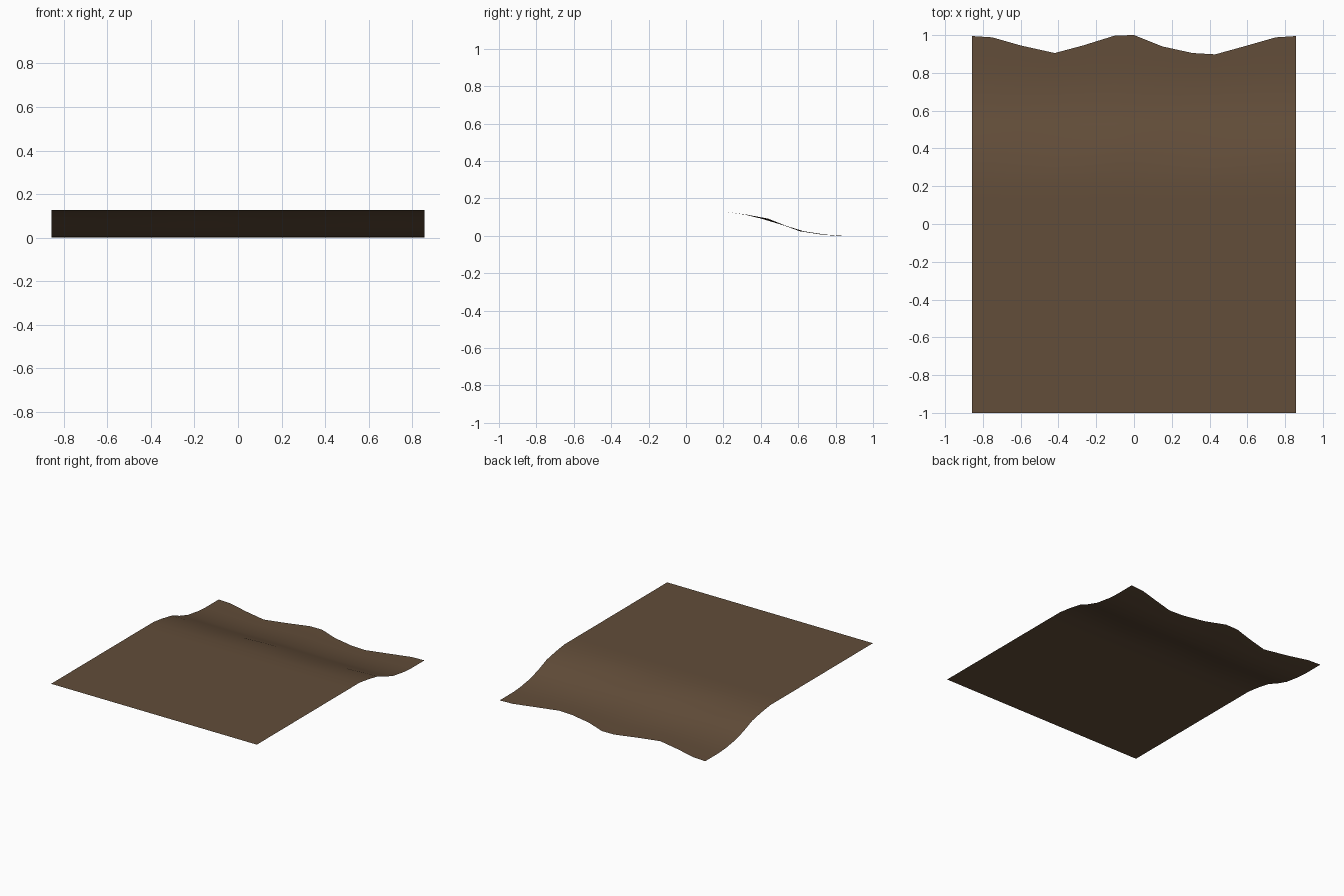
import bpy

# Earth colour
earth = bpy.data.materials.new("brown earth")
earth.diffuse_color = (0.122, 0.074, 0.041, 1)

# Wavy rear edge: (x, y)
edge = [(-0.857, 0.995), (-0.75, 0.988), (-0.6, 0.945), (-0.42, 0.905),
        (-0.27, 0.945), (-0.1, 0.998), (0, 1.0), (0.15, 0.94), (0.31, 0.905),
        (0.43, 0.898), (0.6, 0.945), (0.75, 0.988), (0.857, 0.995)]

# Bank profile from front to rear: (y, z, share of the edge wave)
profile = [(-1, 0.127, 0), (-0.6, 0.127, 0), (-0.2, 0.127, 0), (0.1, 0.127, 0),
           (0.22, 0.127, 0), (0.32, 0.113, 0.1), (0.42, 0.092, 0.35),
           (0.53, 0.054, 0.05), (0.62, 0.024, 0.2), (0.74, 0.006, 0.2),
           (0.82, 0.0, 0.3), (0.95, 0.0, 1)]

verts = [(x, y + k * (e - 0.95), z) for y, z, k in profile for x, e in edge]
n = len(edge)
faces = [(r * n + c, r * n + c + 1, (r + 1) * n + c + 1, (r + 1) * n + c)
         for r in range(len(profile) - 1) for c in range(n - 1)]

# Sloping shore sheet
mesh = bpy.data.meshes.new("shore_bank")
mesh.from_pydata(verts, [], faces)
mesh.materials.append(earth)
mesh.shade_smooth()
bank = bpy.data.objects.new("shore_bank", mesh)
bpy.context.collection.objects.link(bank)
